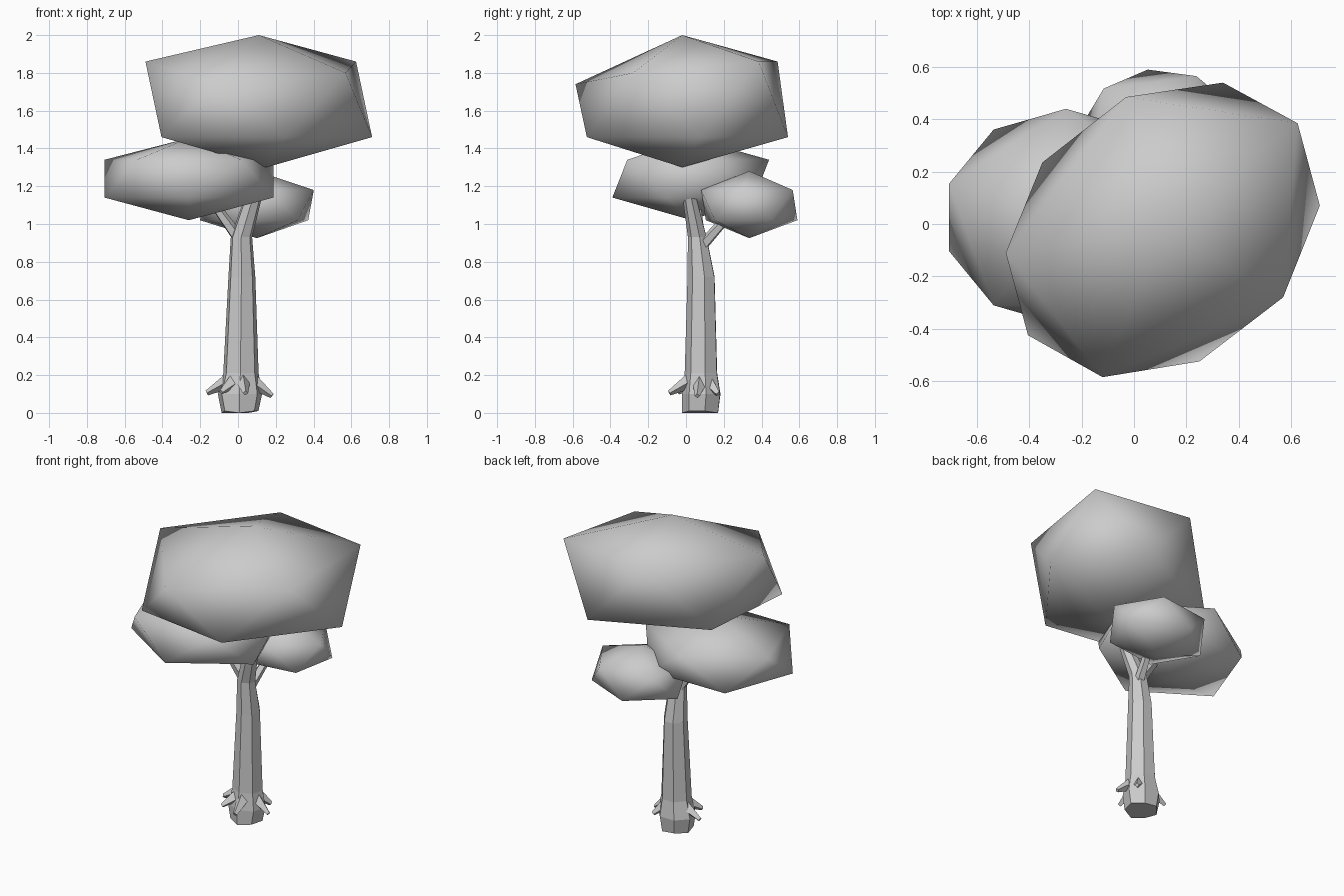
import bpy, bmesh
from math import cos, sin, radians, tau
from mathutils import Vector, Matrix

if "Cube" in bpy.data.objects:
    bpy.data.objects.remove(bpy.data.objects["Cube"])


def make_object(name, bm, smooth=False):
    bmesh.ops.recalc_face_normals(bm, faces=bm.faces)
    mesh = bpy.data.meshes.new(name)
    bm.to_mesh(mesh)
    bm.free()
    for p in mesh.polygons:
        p.use_smooth = smooth
    obj = bpy.data.objects.new(name, mesh)
    bpy.context.collection.objects.link(obj)
    return obj


def foliage(name, top, bottom, upper, lower):
    """Twenty-faced clump: two poles and two staggered five-point rings."""
    bm = bmesh.new()
    t, b = bm.verts.new(top), bm.verts.new(bottom)
    u = [bm.verts.new(p) for p in upper]
    l = [bm.verts.new(p) for p in lower]
    for i in range(5):
        j = (i + 1) % 5
        bm.faces.new((t, u[i], u[j]))
        bm.faces.new((u[i], l[i], u[j]))
        bm.faces.new((l[i], l[j], u[j]))
        bm.faces.new((b, l[j], l[i]))
    make_object(name, bm, True)


def ring(cx, cy, rx, ry, z, start):
    angles = [radians(start + 72 * i) for i in range(5)]
    return [(cx + rx * cos(a), cy + ry * sin(a), z) for a in angles]


def limb(name, start, end, r1, r2, sides=5):
    """Tapered straight limb between two points."""
    a, b = Vector(start), Vector(end)
    d = b - a
    m = Matrix.Translation((a + b) / 2) @ d.to_track_quat('Z', 'Y').to_matrix().to_4x4()
    bm = bmesh.new()
    bmesh.ops.create_cone(bm, cap_ends=True, segments=sides, radius1=r1,
                          radius2=r2, depth=d.length, matrix=m)
    make_object(name, bm)


# Large upper crown, slightly irregular
foliage("upper_crown", (0.11, -0.02, 2.0), (0.15, -0.02, 1.3),
        [(0.57, -0.28, 1.80), (0.625, 0.385, 1.86), (-0.03, 0.485, 1.86),
         (-0.49, -0.11, 1.86), (-0.12, -0.585, 1.74)],
        [(0.71, 0.07, 1.46), (0.34, 0.54, 1.46), (-0.35, 0.235, 1.46),
         (-0.405, -0.425, 1.46), (0.25, -0.525, 1.46)])

# Middle crown on the left
foliage("left_crown", (-0.26, 0.03, 1.455), (-0.26, 0.03, 1.02),
        ring(-0.26, 0.025, 0.47, 0.415, 1.34, 18),
        ring(-0.26, 0.025, 0.47, 0.415, 1.14, 54))

# Small crown at the back
foliage("back_crown", (0.1, 0.335, 1.28), (0.1, 0.335, 0.925),
        ring(0.1, 0.335, 0.305, 0.258, 1.18, -9),
        ring(0.1, 0.335, 0.305, 0.258, 1.02, 27))

# Trunk: stacked seven-sided rings (x, y, z, rx, ry)
profile = [(0.01, 0.08, 0.01, 0.10, 0.10), (0.01, 0.085, 0.10, 0.12, 0.107),
           (0.015, 0.083, 0.21, 0.096, 0.09), (0.02, 0.083, 0.72, 0.073, 0.075),
           (0.018, 0.062, 0.93, 0.058, 0.052), (0.08, 0.02, 1.14, 0.047, 0.038),
           (0.11, 0.0, 1.36, 0.035, 0.03)]
SIDES = 7
bm = bmesh.new()
loops = []
for x, y, z, rx, ry in profile:
    loops.append([bm.verts.new((x + rx * cos(tau * i / SIDES + 0.2),
                                y + ry * sin(tau * i / SIDES + 0.2),
                                z - (0.01 if z < 0.05 and i % 2 else 0)))
                  for i in range(SIDES)])
for a, b in zip(loops, loops[1:]):
    for i in range(SIDES):
        j = (i + 1) % SIDES
        bm.faces.new((a[i], a[j], b[j], b[i]))
bm.faces.new(loops[0][::-1])
bm.faces.new(loops[-1])
make_object("trunk", bm)

# Side branches into the lower crowns
limb("left_branch", (0.02, 0.07, 0.90), (-0.16, 0.05, 1.15), 0.035, 0.022)
limb("back_branch", (0.03, 0.08, 0.88), (0.08, 0.27, 1.09), 0.033, 0.02)

# Flared roots
for i, tip in enumerate([(-0.165, 0.09, 0.105), (0.18, 0.06, 0.09),
                         (0.04, -0.088, 0.105), (-0.09, -0.04, 0.11),
                         (0.12, 0.17, 0.10)]):
    limb(f"root_{i + 1}", (0.015 + 0.25 * (tip[0] - 0.015),
                           0.083 + 0.25 * (tip[1] - 0.083), 0.18),
         tip, 0.045, 0.014, 4)
